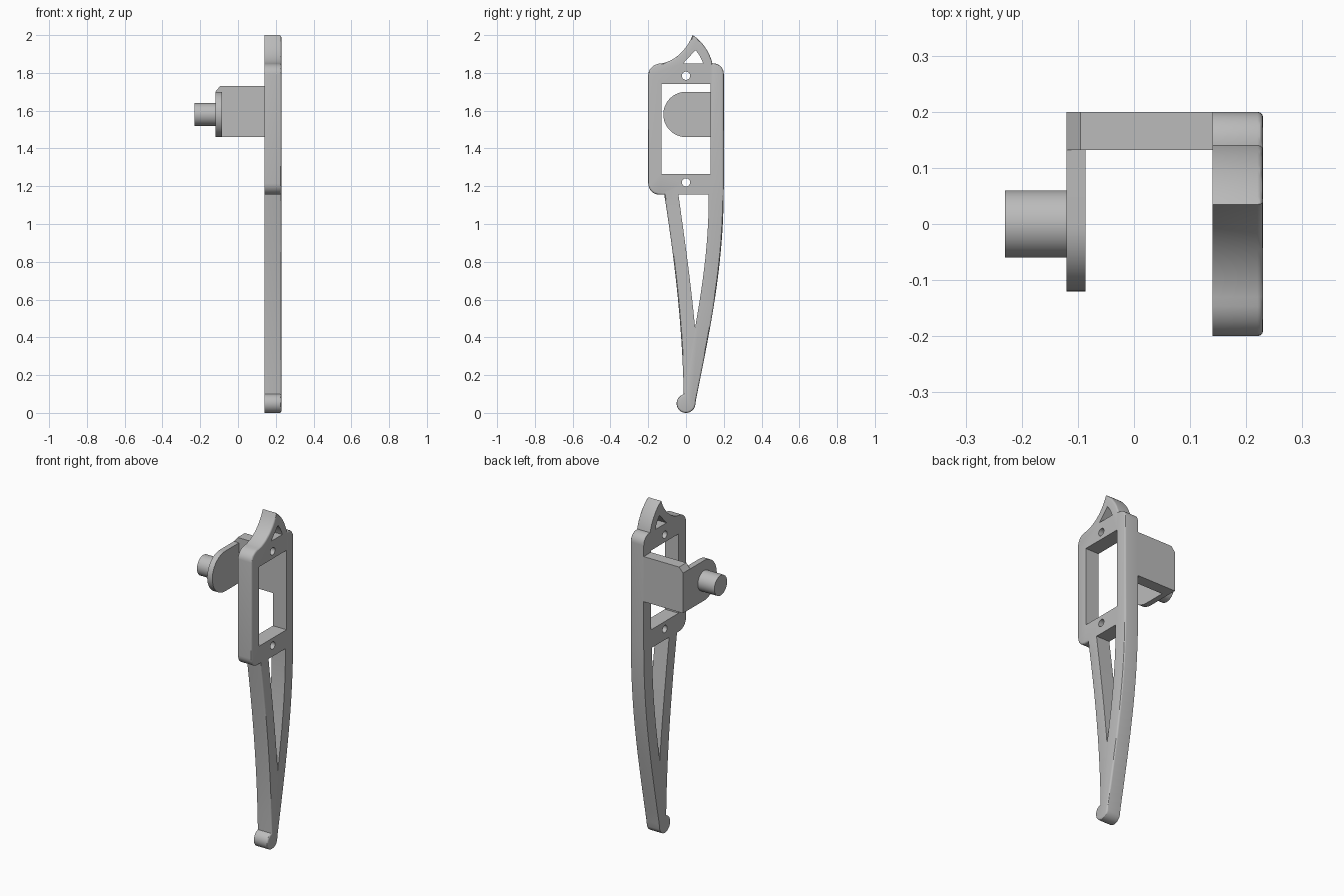
import bpy, bmesh, math
from mathutils import Vector
from mathutils.geometry import interpolate_bezier

cube = bpy.data.objects.get("Cube")
if cube:
    bpy.data.objects.remove(cube, do_unlink=True)

grey = bpy.data.materials.new("light_grey")
grey.use_nodes = True
grey.diffuse_color = (0.5, 0.5, 0.5, 1)
grey.node_tree.nodes["Principled BSDF"].inputs["Base Color"].default_value = (0.5, 0.5, 0.5, 1)


def bez(a, b, c, d, n=12):
    """Cubic curve through the 2D points a and d."""
    pts = interpolate_bezier(*[Vector((*p, 0)) for p in (a, b, c, d)], n)
    return [(p.x, p.y) for p in pts]


def arc(cy, cz, r, start, end, n=12):
    steps = [math.radians(start + (end - start) * i / n) for i in range(n + 1)]
    return [(cy + r * math.cos(t), cz + r * math.sin(t)) for t in steps]


def prism(name, profile, lo, hi, axis="x", rim=0):
    """Extrude a profile along x (profile is y, z) or y (profile is x, z)."""
    pts = []
    for p in profile:
        if not pts or math.dist(p, pts[-1]) > 1e-4:
            pts.append(p)
    if math.dist(pts[0], pts[-1]) < 1e-4:
        pts.pop()
    bm = bmesh.new()
    put = (lambda p: (lo, *p)) if axis == "x" else (lambda p: (p[0], lo, p[1]))
    face = bm.faces.new([bm.verts.new(put(p)) for p in pts])
    ext = bmesh.ops.extrude_face_region(bm, geom=[face])["geom"]
    top = [v for v in ext if isinstance(v, bmesh.types.BMVert)]
    offset = (hi - lo, 0, 0) if axis == "x" else (0, hi - lo, 0)
    bmesh.ops.translate(bm, verts=top, vec=offset)
    bmesh.ops.recalc_face_normals(bm, faces=bm.faces)
    if rim:
        edges = [e for e in bm.edges if all(v in top for v in e.verts)]
        bmesh.ops.bevel(bm, geom=edges, offset=rim, segments=3, profile=0.5,
                        affect="EDGES", clamp_overlap=False)
    mesh = bpy.data.meshes.new(name)
    bm.to_mesh(mesh)
    bm.free()
    mesh.materials.append(grey)
    obj = bpy.data.objects.new(name, mesh)
    bpy.context.collection.objects.link(obj)
    return obj


def smooth(obj):
    bpy.ops.object.select_all(action="DESELECT")
    obj.select_set(True)
    bpy.context.view_layer.objects.active = obj
    bpy.ops.object.shade_smooth_by_angle(angle=math.radians(30))


# Outline of the side frame: crest, housing, tapering blade, round foot
outline = (
    bez((0.035, 2), (0, 1.91), (-0.07, 1.86), (-0.13, 1.85))
    + bez((-0.13, 1.85), (-0.17, 1.85), (-0.2, 1.82), (-0.2, 1.79), 8)
    + arc(-0.14, 1.215, 0.06, 180, 270, 8)
    + bez((-0.115, 1.155), (-0.07, 0.87), (-0.02, 0.5), (-0.012, 0.099))
    + arc(0, 0.05, 0.05, 105, 345, 20)
    + bez((0.053, 0.07), (0.14, 0.5), (0.2, 0.8), (0.2, 1.2), 20)
    + arc(0.145, 1.795, 0.055, 0, 90, 8)
    + bez((0.14, 1.85), (0.125, 1.91), (0.085, 1.97), (0.035, 2))
)
frame = prism("side_frame", outline, 0.14, 0.23, rim=0.01)

# Openings: window, blade slot, crest opening and two screw holes
slot = (bez((-0.04, 1.155), (-0.01, 0.94), (0.025, 0.7), (0.048, 0.45))
        + bez((0.048, 0.45), (0.085, 0.66), (0.122, 0.9), (0.12, 1.155)))
crest_hole = ([(-0.015, 1.85)]
              + bez((0.09, 1.85), (0.085, 1.87), (0.07, 1.9), (0.05, 1.92), 6))
window = [(-0.13, 1.265), (0.13, 1.265), (0.13, 1.74), (-0.13, 1.74)]
holes = [arc(0, z, 0.022, 0, 360, 24) for z in (1.22, 1.785)]
for shape in [window, slot, crest_hole, *holes]:
    cutter = prism("cutter", shape, 0.1, 0.3)
    cutter.hide_render = True
    cut = frame.modifiers.new("cut", "BOOLEAN")
    cut.operation, cut.solver, cut.object = "DIFFERENCE", "EXACT", cutter
    bpy.context.view_layer.objects.active = frame
    bpy.ops.object.modifier_apply(modifier=cut.name)
    bpy.data.objects.remove(cutter, do_unlink=True)
smooth(frame)

# Arm reaching sideways from the frame, with one chamfered corner
prism("bracket_arm", [(-0.12, 1.46), (0.14, 1.46), (0.14, 1.73),
                      (-0.095, 1.73), (-0.12, 1.70)], 0.132, 0.2, axis="y")

# Round-ended plate and its pivot pin
plate = prism("pivot_plate", arc(0, 1.58, 0.12, 90, 270, 32)
              + [(0.132, 1.46), (0.132, 1.70)], -0.12, -0.086)
smooth(plate)
pin = prism("pivot_pin", arc(0, 1.58, 0.06, 0, 360, 40), -0.23, -0.12)
smooth(pin)
